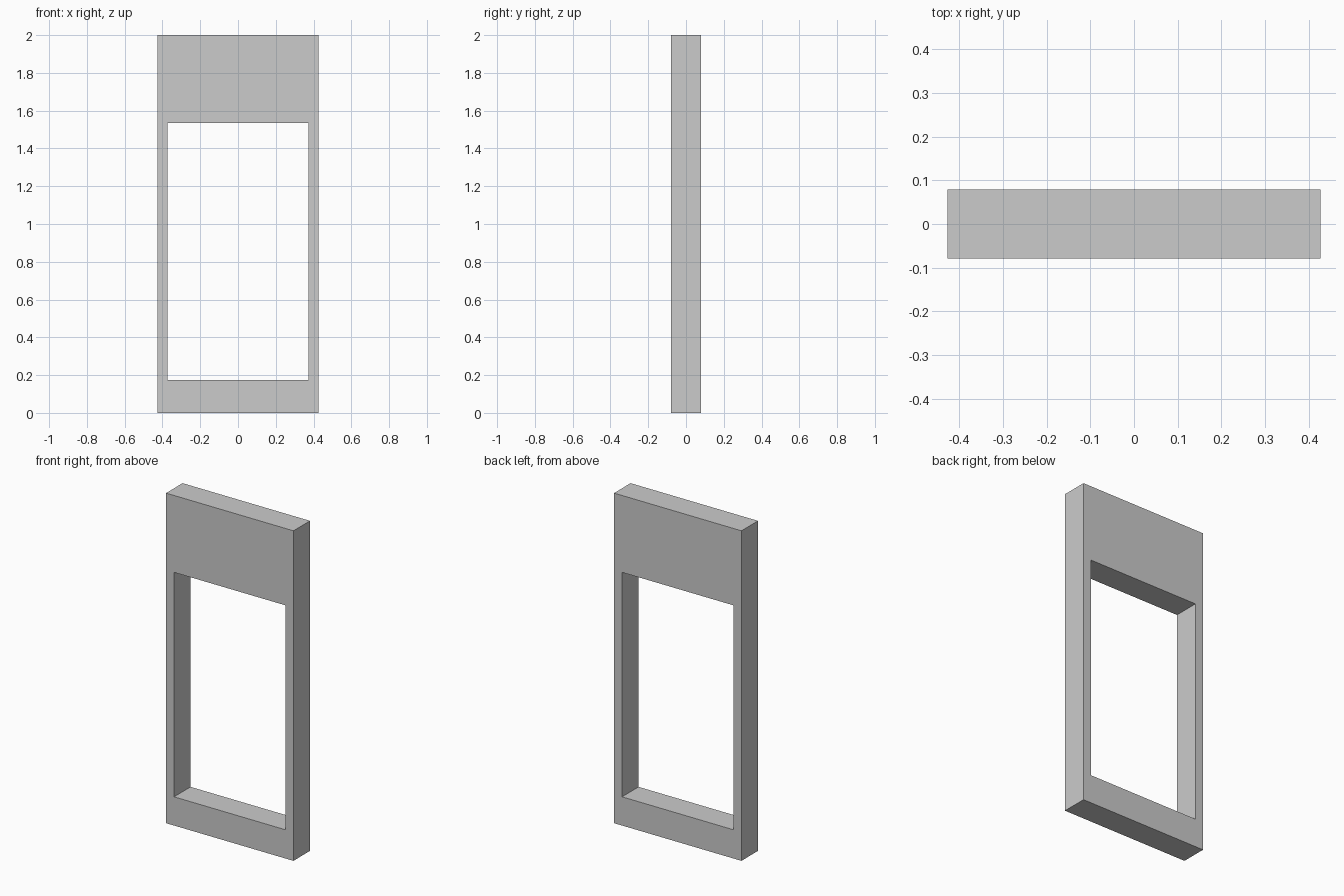
import bpy, bmesh

if "Cube" in bpy.data.objects:
    bpy.data.objects.remove(bpy.data.objects["Cube"])


def rect(bm, half_w, z0, z1, y):
    """Four corner vertices of an upright rectangle."""
    return [bm.verts.new((x, y, z)) for x, z in
            ((-half_w, z0), (half_w, z0), (half_w, z1), (-half_w, z1))]


HALF_DEPTH = 0.079
bm = bmesh.new()

# Front ring: outer edge and window opening
outer = rect(bm, 0.427, 0.0, 2.0, -HALF_DEPTH)
inner = rect(bm, 0.373, 0.174, 1.534, -HALF_DEPTH)
ring = []
for i in range(4):
    j = (i + 1) % 4
    ring.append(bm.faces.new((outer[i], outer[j], inner[j], inner[i])))

# Extrude a copy of the ring to the back, keeping the front faces
result = bmesh.ops.extrude_face_region(bm, geom=ring, use_keep_orig=True)
back = [v for v in result["geom"] if isinstance(v, bmesh.types.BMVert)]
bmesh.ops.translate(bm, verts=back, vec=(0, 2 * HALF_DEPTH, 0))
bmesh.ops.recalc_face_normals(bm, faces=bm.faces)

mesh = bpy.data.meshes.new("panel_frame")
bm.to_mesh(mesh)
bm.free()
frame = bpy.data.objects.new("panel_frame", mesh)
bpy.context.collection.objects.link(frame)
